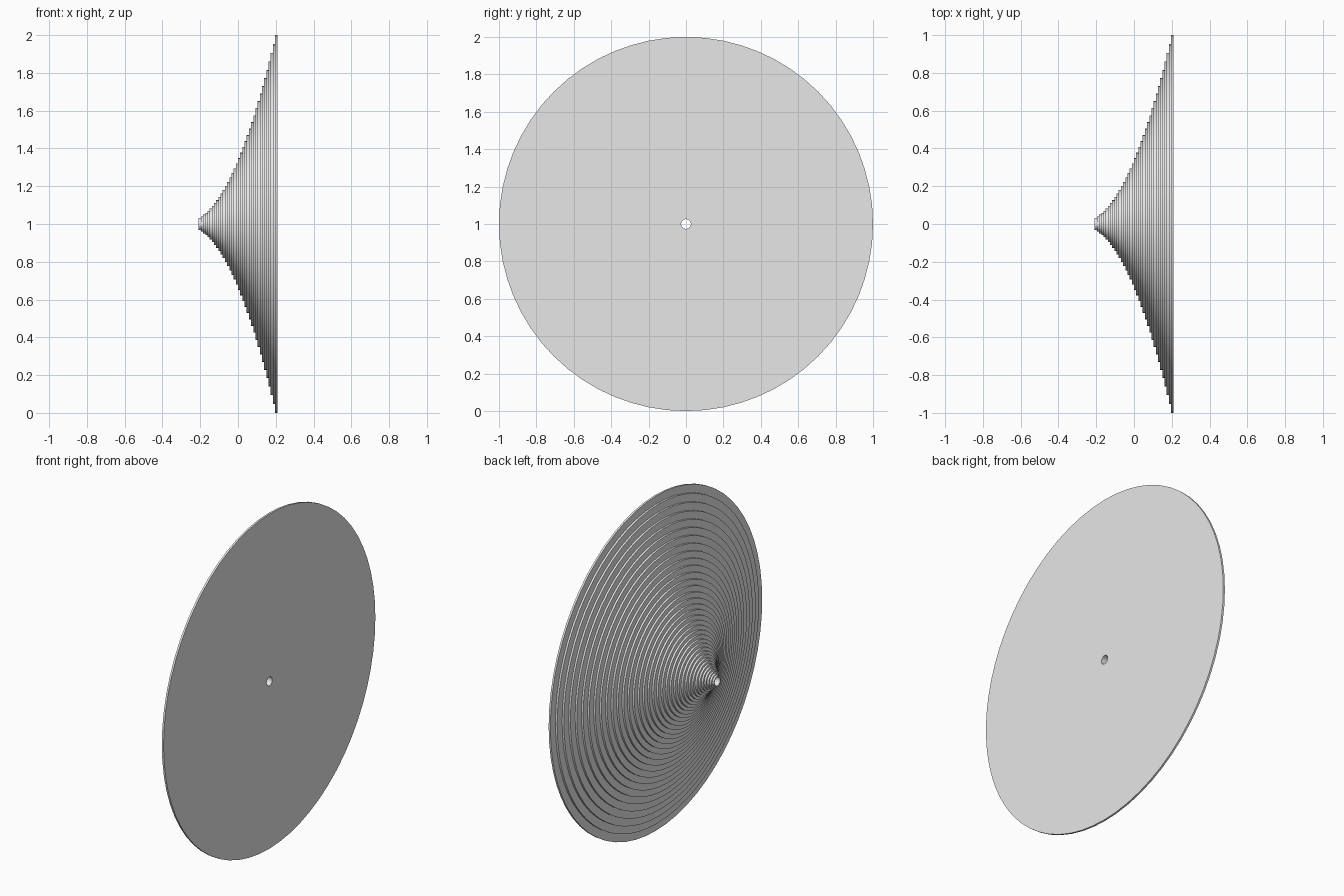
import bpy
import bmesh
from math import pi, radians
from mathutils import Matrix, Vector

if "Cube" in bpy.data.objects:
    bpy.data.objects.remove(bpy.data.objects["Cube"])

STEPS = 36
SEGMENTS = 64
HALF = 0.208
BORE = 0.026
TIP, RIM = 0.033, 1.0
PITCH = 2 * HALF / STEPS

# Plain grey material
grey = bpy.data.materials.new("light grey")
grey.use_nodes = True
colour = (0.8, 0.8, 0.8, 1)
grey.diffuse_color = colour
grey.node_tree.nodes["Principled BSDF"].inputs["Base Color"].default_value = colour


def step_radius(i):
    """Radius of a step, flaring from the tip to the rim."""
    t = i / (STEPS - 1)
    return TIP + (RIM - TIP) * (0.25 * t + 0.75 * t * t)


# Stepped profile, from the bore at the tip round to the bore at the flat face
profile = [(-HALF, BORE)]
for i in range(STEPS):
    x = -HALF + i * PITCH
    profile += [(x, step_radius(i)), (x + PITCH, step_radius(i))]
profile.append((HALF, BORE))

# Lathe the closed profile about the x axis
bm = bmesh.new()
verts = [bm.verts.new((x, 0, r)) for x, r in profile]
edges = [bm.edges.new((a, b)) for a, b in zip(verts, verts[1:] + verts[:1])]
bmesh.ops.spin(bm, geom=verts + edges, cent=(0, 0, 0), axis=(1, 0, 0),
               angle=2 * pi, steps=SEGMENTS, use_merge=True)
bmesh.ops.remove_doubles(bm, verts=bm.verts, dist=0.00001)
bmesh.ops.recalc_face_normals(bm, faces=bm.faces)
bmesh.ops.transform(bm, matrix=Matrix.Translation(Vector((0, 0, RIM))), verts=bm.verts)

mesh = bpy.data.meshes.new("stepped_cone")
bm.to_mesh(mesh)
bm.free()
mesh.materials.append(grey)
cone = bpy.data.objects.new("stepped_cone", mesh)
bpy.context.collection.objects.link(cone)

# Round sides, crisp steps
bpy.ops.object.select_all(action="DESELECT")
cone.select_set(True)
bpy.context.view_layer.objects.active = cone
bpy.ops.object.shade_smooth_by_angle(angle=radians(30))
